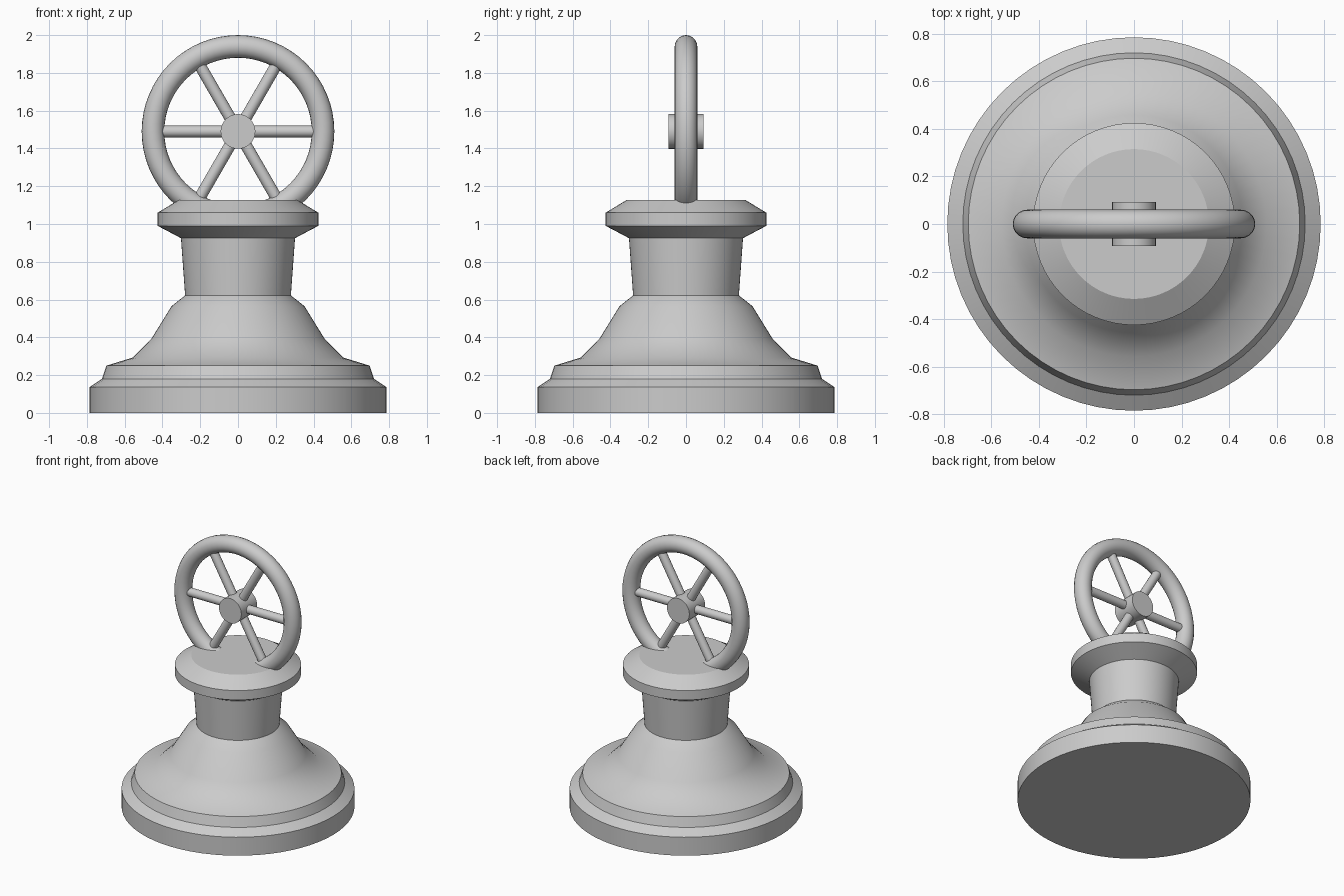
import bpy, math
from mathutils import Matrix, Vector

cube = bpy.data.objects.get("Cube")
if cube:
    bpy.data.objects.remove(cube, do_unlink=True)

grey = bpy.data.materials.new("plain_grey")
grey.use_nodes = True
colour = (0.6, 0.6, 0.6, 1)
grey.diffuse_color = colour
grey.node_tree.nodes["Principled BSDF"].inputs["Base Color"].default_value = colour

WHEEL_Z = 1.49
SIDES = 64


def finish(obj, name):
    obj.name = obj.data.name = name
    obj.data.materials.clear()
    obj.data.materials.append(grey)
    bpy.ops.object.select_all(action="DESELECT")
    obj.select_set(True)
    bpy.context.view_layer.objects.active = obj
    bpy.ops.object.shade_smooth_by_angle(angle=math.radians(30))
    return obj


def lathe(name, profile):
    """Turn a (radius, height) profile around z, with capped ends."""
    verts, faces = [], []
    for r, z in profile:
        for i in range(SIDES):
            a = math.tau * i / SIDES
            verts.append((r * math.cos(a), r * math.sin(a), z))
    for k in range(len(profile) - 1):
        for i in range(SIDES):
            j = (i + 1) % SIDES
            low, high = k * SIDES, (k + 1) * SIDES
            faces.append((low + i, low + j, high + j, high + i))
    faces.append(tuple(reversed(range(SIDES))))
    faces.append(tuple(range(len(verts) - SIDES, len(verts))))
    mesh = bpy.data.meshes.new(name)
    mesh.from_pydata(verts, [], faces)
    obj = bpy.data.objects.new(name, mesh)
    bpy.context.collection.objects.link(obj)
    return finish(obj, name)


def rod(name, start, end, radius, sides):
    start, end = Vector(start), Vector(end)
    bpy.ops.mesh.primitive_cylinder_add(
        vertices=sides, radius=radius, depth=(end - start).length,
        location=(start + end) / 2,
        rotation=(end - start).to_track_quat("Z", "Y").to_euler())
    return finish(bpy.context.object, name)


# Turned body: stepped foot, flared skirt, neck and collar in one profile
lathe("turned_body", [
    (0.785, 0), (0.785, 0.137), (0.72, 0.18), (0.697, 0.25),
    (0.557, 0.293), (0.458, 0.393), (0.352, 0.565), (0.28, 0.622),
    (0.302, 0.925), (0.425, 0.99), (0.425, 1.06), (0.315, 1.127)])

# Upright wheel rim, partly sunk into the collar
bpy.ops.mesh.primitive_torus_add(
    major_radius=0.45, minor_radius=0.06, major_segments=SIDES,
    minor_segments=20, location=(0, 0, WHEEL_Z), rotation=(math.pi / 2, 0, 0))
finish(bpy.context.object, "wheel_rim")

# Hub across the wheel
rod("wheel_hub", (0, -0.092, WHEEL_Z), (0, 0.092, WHEEL_Z), 0.092, 32)

# Six spokes
for i in range(6):
    out = Matrix.Rotation(i * math.pi / 3, 3, "Y") @ Vector((0.41, 0, 0))
    centre = Vector((0, 0, WHEEL_Z))
    rod(f"spoke_{i + 1}", centre, centre + out, 0.031, 16)
